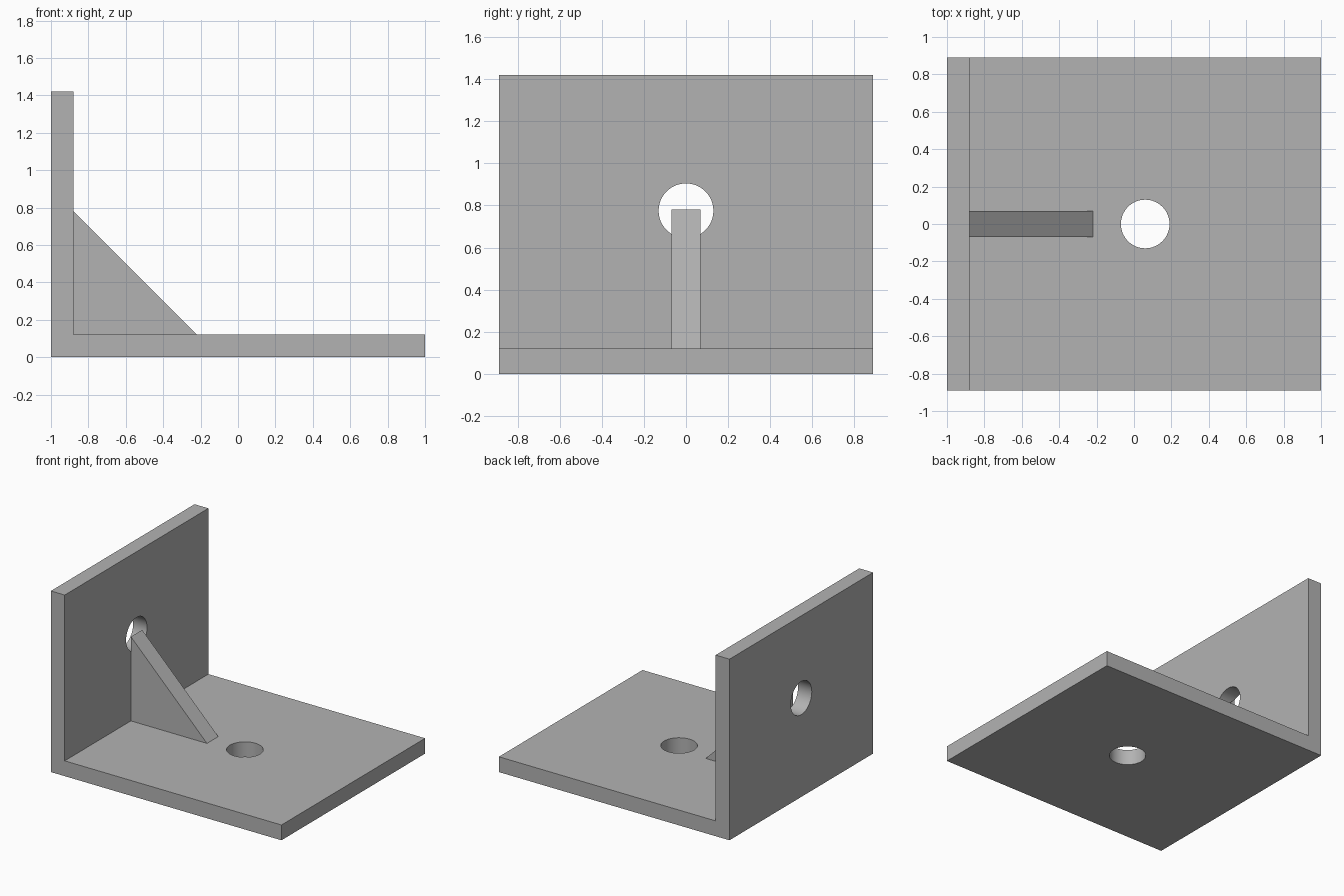
import bpy
import bmesh
import math

cube = bpy.data.objects.get("Cube")
if cube:
    bpy.data.objects.remove(cube, do_unlink=True)

LEFT, RIGHT, HALF_DEPTH = -1.0, 1.0, 0.89
HEIGHT, THICK = 1.42, 0.12
INNER = LEFT + THICK
RIB_SIZE, RIB_HALF = 0.66, 0.07
HOLE_RADIUS = 0.13

grey = bpy.data.materials.new("plain_grey")
grey.use_nodes = True
colour = (0.45, 0.45, 0.45, 1.0)
grey.diffuse_color = colour
grey.node_tree.nodes["Principled BSDF"].inputs["Base Color"].default_value = colour


def extrude_profile(name, points, half):
    """Extrude an (x, z) outline symmetrically along y."""
    bm = bmesh.new()
    face = bm.faces.new([bm.verts.new((x, -half, z)) for x, z in points])
    result = bmesh.ops.extrude_face_region(bm, geom=[face])
    moved = [v for v in result["geom"] if isinstance(v, bmesh.types.BMVert)]
    bmesh.ops.translate(bm, verts=moved, vec=(0, 2 * half, 0))
    bmesh.ops.recalc_face_normals(bm, faces=bm.faces)
    mesh = bpy.data.meshes.new(name)
    bm.to_mesh(mesh)
    bm.free()
    mesh.materials.append(grey)
    obj = bpy.data.objects.new(name, mesh)
    bpy.context.collection.objects.link(obj)
    return obj


def drill(target, name, location, rotation):
    """Cut a round through hole."""
    bpy.ops.mesh.primitive_cylinder_add(vertices=64, radius=HOLE_RADIUS, depth=3 * THICK,
                                        location=location, rotation=rotation)
    cutter = bpy.context.object
    cutter.name = name
    cutter.data.materials.append(grey)
    cutter.hide_render = True
    mod = target.modifiers.new(name, "BOOLEAN")
    mod.operation = "DIFFERENCE"
    mod.solver = "EXACT"
    mod.object = cutter
    bpy.context.view_layer.objects.active = target
    bpy.ops.object.modifier_apply(modifier=mod.name)
    bpy.data.objects.remove(cutter, do_unlink=True)


# L-shaped body: base plate and upright plate
body = extrude_profile("angle_plate", [
    (LEFT, 0), (RIGHT, 0), (RIGHT, THICK),
    (INNER, THICK), (INNER, HEIGHT), (LEFT, HEIGHT)], HALF_DEPTH)

# Bolt holes through the base and the upright
drill(body, "base_hole", (0.06, 0, THICK / 2), (0, 0, 0))
drill(body, "upright_hole", (LEFT + THICK / 2, 0, 0.775), (0, math.pi / 2, 0))

# Triangular stiffening rib in the corner
extrude_profile("gusset_rib", [
    (INNER, THICK), (INNER + RIB_SIZE, THICK), (INNER, THICK + RIB_SIZE)], RIB_HALF)

# Smooth hole walls, sharp edges elsewhere
bpy.ops.object.select_all(action="DESELECT")
body.select_set(True)
bpy.context.view_layer.objects.active = body
bpy.ops.object.shade_smooth_by_angle(angle=math.radians(30))
